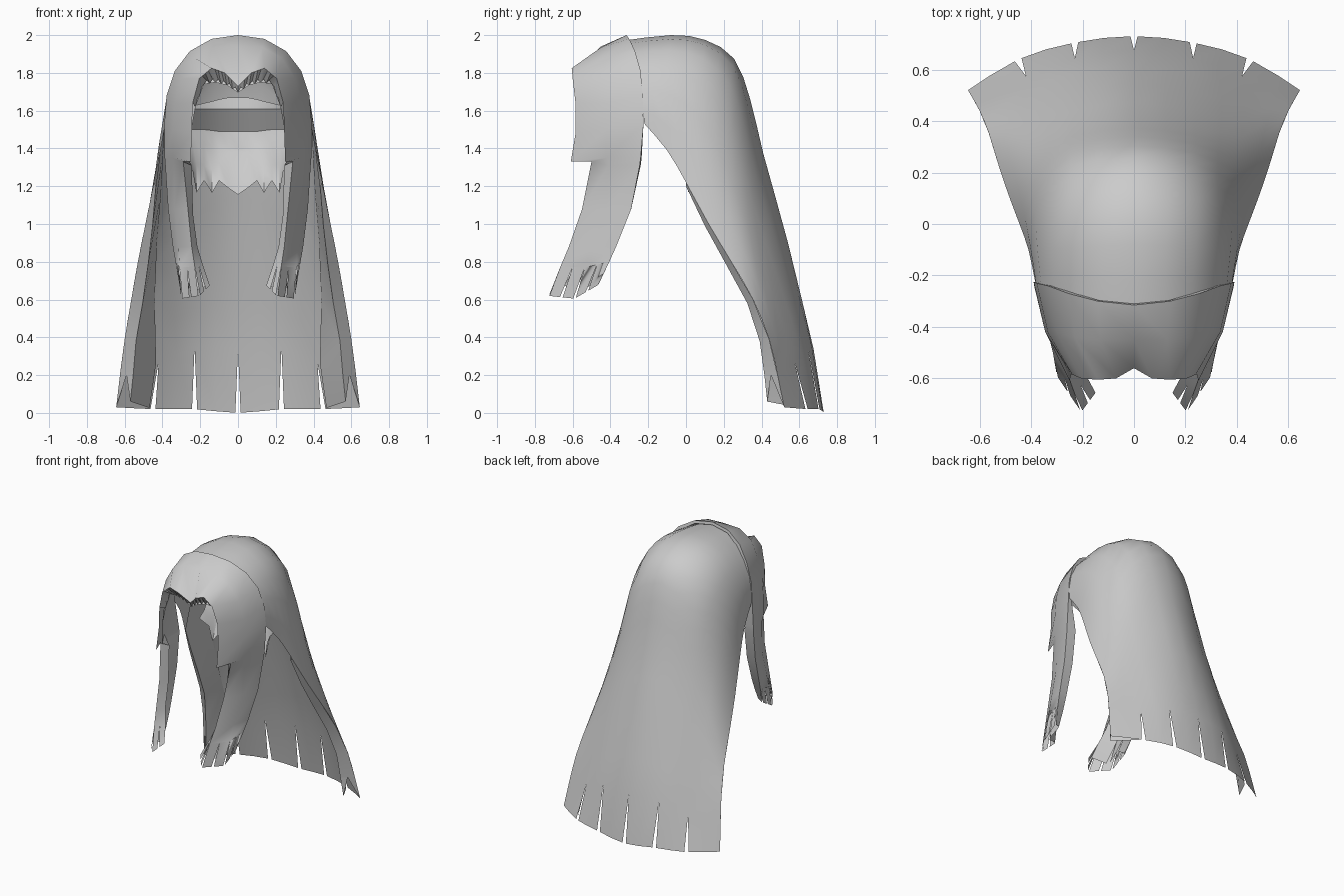
import bpy, bmesh
from mathutils import Vector as V

if "Cube" in bpy.data.objects:
    bpy.data.objects.remove(bpy.data.objects["Cube"])

mat = bpy.data.materials.new("light_grey")
mat.diffuse_color = (0.6, 0.6, 0.6, 1)
mat.use_nodes = True
mat.node_tree.nodes["Principled BSDF"].inputs["Base Color"].default_value = mat.diffuse_color


def pts(row):
    return [V(p) for p in row]


def grid(rows):
    """Quads between successive rows of points."""
    return [(a[i], a[i + 1], b[i + 1], b[i])
            for a, b in zip(rows, rows[1:]) for i in range(len(a) - 1)]


def strands(base, tip, step, cut, last_cut):
    """Hem split into strands, notched at every step-th point."""
    out = []
    n = len(base) - 1
    for i in range(n):
        l, r = tip[i].copy(), tip[i + 1].copy()
        if i % step == 0:
            l = l.lerp(tip[i + 1], cut)
        if (i + 1) % step == 0 and (i + 1 < n or last_cut):
            r = r.lerp(tip[i], cut)
        out.append((base[i], base[i + 1], r, l))
    return out


def build(name, quads, centre=V((0, -0.1, 1.0))):
    """Mirror half a sheet across x, weld it and shade it smooth."""
    bm = bmesh.new()
    for q in quads:
        bm.faces.new([bm.verts.new(p) for p in q])
        bm.faces.new([bm.verts.new((-p.x, p.y, p.z)) for p in reversed(q)])
    bmesh.ops.remove_doubles(bm, verts=bm.verts, dist=0.0005)
    bmesh.ops.recalc_face_normals(bm, faces=bm.faces)
    bm.normal_update()
    if sum(f.normal.dot(f.calc_center_median() - centre) * f.calc_area() for f in bm.faces) < 0:
        bmesh.ops.reverse_faces(bm, faces=bm.faces)
    me = bpy.data.meshes.new(name)
    bm.to_mesh(me)
    bm.free()
    me.materials.append(mat)
    ob = bpy.data.objects.new(name, me)
    bpy.context.collection.objects.link(ob)
    bpy.ops.object.select_all(action='DESELECT')
    ob.select_set(True)
    bpy.context.view_layer.objects.active = ob
    bpy.ops.object.shade_smooth_by_angle(angle=0.7)
    return ob


def halve(keys, mirrored=False):
    """Insert a smooth midpoint between neighbouring points."""
    first = V((-keys[1].x, keys[1].y, keys[1].z)) if mirrored else keys[0]
    k = [first] + keys + [keys[-1]]
    out = []
    for i in range(1, len(k) - 2):
        out += [k[i], (9 * (k[i] + k[i + 1]) - k[i - 1] - k[i + 2]) / 16]
    return out + [keys[-1]]


# back hair: rows run from the front rim over the crown down to the hem
rows = [
    [(0, -.335, 1.97), (.225, -.285, 1.905), (.36, -.245, 1.72), (.385, -.22, 1.53)],
    [(0, -.08, 2.0), (.24, -.09, 1.92), (.375, -.10, 1.69), (.41, -.10, 1.39)],
    [(0, .10, 1.975), (.25, .09, 1.875), (.385, .05, 1.59), (.445, 0, 1.22)],
    [(0, .255, 1.875), (.245, .23, 1.74), (.39, .16, 1.42), (.49, .12, 1.0)],
    [(0, .34, 1.66), (.24, .31, 1.51), (.40, .25, 1.2), (.53, .24, .80)],
    [(0, .41, 1.37), (.24, .38, 1.22), (.42, .34, .95), (.565, .355, .60)],
    [(0, .54, .90), (.24, .51, .80), (.43, .46, .62), (.60, .44, .39)],
    [(0, .675, .34), (.23, .645, .35), (.42, .575, .27), (.625, .485, .20)],
]
rows = [halve(pts(r), True) for r in rows]
cols = [halve(list(c)) for c in zip(*rows)]
rows = [list(r) for r in zip(*cols)]
hem = halve(pts([(0, .73, 0), (.23, .705, .02), (.45, .64, .02), (.645, .52, .03)]), True)
build("back_hair", grid(rows) + strands(rows[-1], hem, 2, .12, False))

# side folds: wedges turned inward along the front edges, lined behind,
# with the bottom end split between the outer and inner tips
pick = (4, 6, 8, 10, 12, 14)
edge = [rows[i][-1] for i in pick]
inner = pts([(.435, 0, 1.2), (.452, .10, .99), (.475, .21, .79), (.505, .325, .58),
             (.54, .39, .38), (.555, .415, .2)])
behind = [rows[i][4] for i in pick]
middle = edge[-1].lerp(inner[-1], .5)
tip = V((.57, .43, .06))
quads = grid([edge, inner, [a.lerp(b, .9) for a, b in zip(inner, behind)]])
quads += [(edge[-1], middle, hem[-1]), (middle, inner[-1], tip),
          (inner[-1], inner[-1].lerp(behind[-1], .9), tip.lerp(hem[4], .85), tip)]
build("side_folds", quads)

# front hair: arches from the parting at the back to the face opening,
# each running from the crown down the side into the long lock
back = pts([(0, -.315, 2.0), (.14, -.30, 1.98), (.255, -.27, 1.915), (.335, -.24, 1.81),
            (.378, -.23, 1.68), (.39, -.225, 1.53), (.388, -.24, 1.35), (.385, -.245, 1.31),
            (.37, -.29, 1.08), (.345, -.37, .88), (.31, -.46, .68)])
mid = pts([(0, -.45, 1.94), (.13, -.45, 1.935), (.23, -.44, 1.88), (.30, -.42, 1.77),
           (.335, -.42, 1.64), (.345, -.42, 1.50), (.345, -.42, 1.35), (.34, -.41, 1.31),
           (.335, -.42, 1.08), (.315, -.50, .88), (.30, -.59, .605)])
front = pts([(0, -.56, 1.73), (.07, -.60, 1.80), (.14, -.605, 1.825), (.205, -.60, 1.77),
             (.24, -.585, 1.64), (.245, -.585, 1.48), (.25, -.61, 1.33), (.29, -.50, 1.33),
             (.265, -.55, 1.08), (.245, -.62, .88), (.205, -.73, .62)])
arches = [back, mid, front]
# ends of the locks start a little above their tips
for a in arches:
    a.insert(10, a[9].lerp(a[10], .4))
quads = grid([a[:11] for a in arches])


def across(i):
    """Points across the lock, two cells per panel."""
    a, b, c = (r[i] for r in arches)
    return [a, a.lerp(b, .5), b, b.lerp(c, .5), c]


quads += strands(across(10), across(11), 1, .1, True)
build("front_hair", quads)

# inner flaps of the locks
flap = pts([(.245, -.46, 1.31), (.238, -.48, 1.05), (.215, -.55, .88), (.185, -.59, .78), (.145, -.65, .68)])
outer = [front[i] for i in (7, 8, 9, 10, 11)]
three = [[a, a.lerp(b, .5), b] for a, b in zip(outer, flap)]
build("lock_flaps", grid(three[:-1]) + strands(three[-2], three[-1], 1, .15, True))

# fringe: the jagged underside of the lip above the face
low = pts([(0, -.545, 1.695), (.06, -.56, 1.735), (.12, -.555, 1.75), (.18, -.54, 1.74), (.225, -.53, 1.62)])
lip, teeth = [], []
for i in range(4):
    for k in range(4):
        lip.append(front[i].lerp(front[i + 1], k / 4))
        teeth.append(low[i].lerp(low[i + 1], k / 4) + V((0, 0, .02 if k % 2 else 0)))
lip.append(front[4])
teeth.append(low[4])
build("fringe", grid([lip, teeth]))

# lining inside the front hair and the locks, closed along the back edge
front_in = low + pts([(.25, -.54, 1.48), (.262, -.52, 1.34)]) + flap
back_in = pts([(0, -.31, 1.98), (.135, -.297, 1.96), (.245, -.265, 1.89), (.32, -.24, 1.79),
               (.36, -.23, 1.66), (.36, -.23, 1.53), (.325, -.235, 1.35), (.315, -.24, 1.31),
               (.30, -.29, 1.08), (.285, -.37, .88), (.272, -.42, .79), (.255, -.48, .69)])
mid_in = [m.lerp((a + b) / 2, .35) for m, a, b in zip(mid, front_in, back_in)]
lining = [back, back_in, mid_in, front_in]
build("front_lining", grid([r[:11] for r in lining]) +
      strands([r[10] for r in lining], [r[11] for r in lining], 1, .12, True))

# nape hair: stepped layers inside the back, ending in a zigzag
xs = (0, .05, .10, .137, .18, .22, .24, .29)


def layer(heights, y):
    return [V((x, y - 1.6 * x * x, z)) for x, z in zip(xs, heights)]


build("nape_hair", grid([
    layer((1.67, 1.67, 1.66, 1.65, 1.64, 1.63, 1.62, 1.62), .26),
    layer((1.61,) * 8, .19),
    layer((1.49, 1.49, 1.49, 1.495, 1.50, 1.50, 1.50, 1.50), .27),
    layer((1.40, 1.405, 1.41, 1.415, 1.42, 1.43, 1.43, 1.43), .18),
    layer((1.385, 1.375, 1.325, 1.286, 1.31, 1.32, 1.33, 1.38), .15),
    layer((1.155, 1.19, 1.23, 1.165, 1.23, 1.165, 1.28, 1.34), .09),
]))
